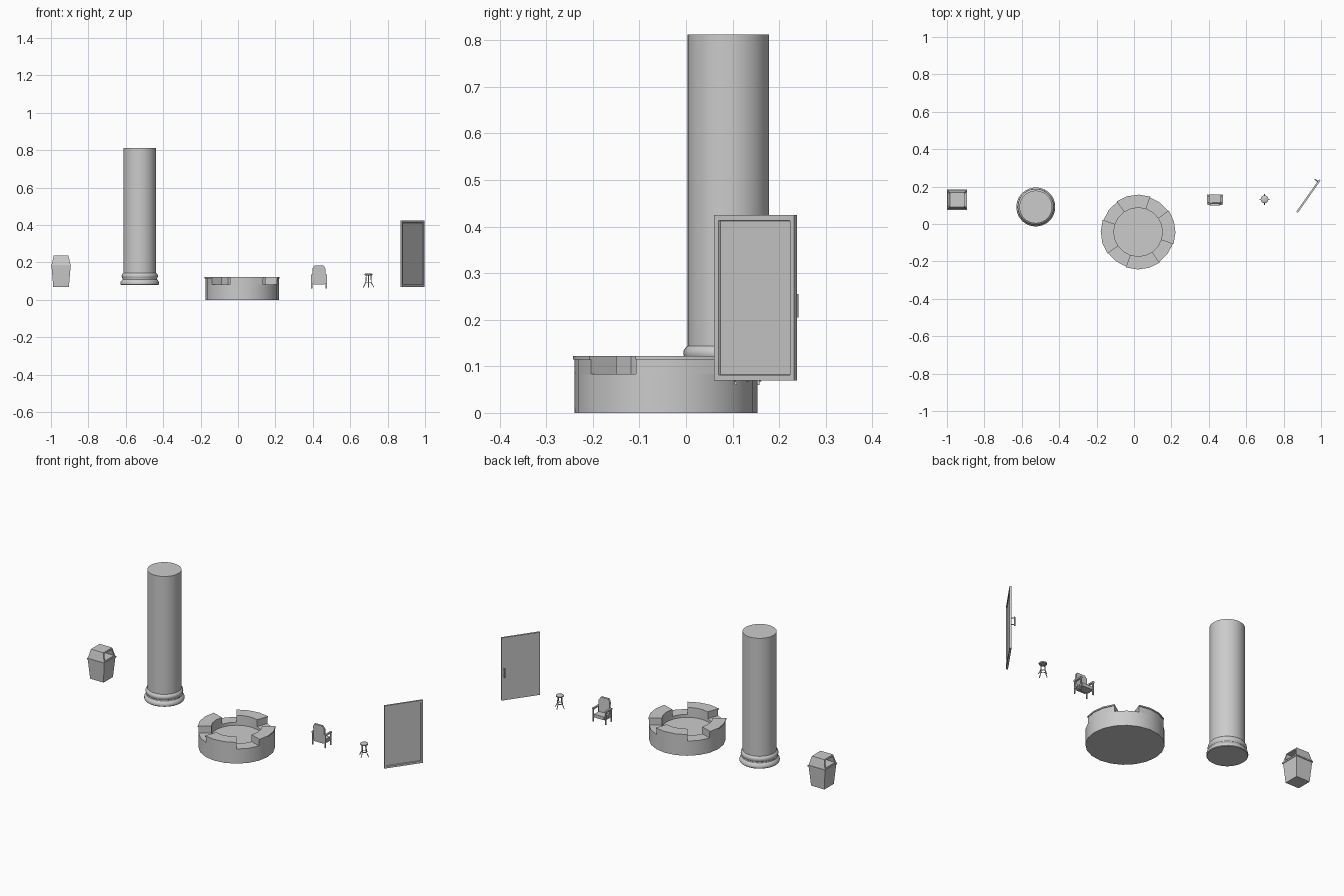
import bpy, bmesh, math
from mathutils import Vector, Matrix

if "Cube" in bpy.data.objects:
    bpy.data.objects.remove(bpy.data.objects["Cube"])


def finish(name, bm, smooth=False):
    bmesh.ops.recalc_face_normals(bm, faces=bm.faces)
    me = bpy.data.meshes.new(name)
    bm.to_mesh(me)
    bm.free()
    ob = bpy.data.objects.new(name, me)
    bpy.context.collection.objects.link(ob)
    if smooth:
        bpy.ops.object.select_all(action='DESELECT')
        ob.select_set(True)
        bpy.context.view_layer.objects.active = ob
        bpy.ops.object.shade_smooth_by_angle(angle=math.radians(35))
    return ob


def taper(name, cx, cy, z0, z1, b, t=None):
    """Box with half sizes b at the bottom and t at the top."""
    t = t or b
    bm = bmesh.new()
    bmesh.ops.create_cube(bm, size=2)
    for v in bm.verts:
        h = t if v.co.z > 0 else b
        v.co = (cx + v.co.x * h[0], cy + v.co.y * h[1], z1 if v.co.z > 0 else z0)
    return finish(name, bm)


def lathe(name, profile, segs, cx, cy, a0=0.0, a1=360.0, smooth=True):
    """Revolve a closed (r, z) profile; a partial sweep gets end caps."""
    bm = bmesh.new()
    full = a1 - a0 >= 360
    rings = []
    for i in range(segs if full else segs + 1):
        a = math.radians(a0 + (a1 - a0) * i / segs)
        rings.append([bm.verts.new((cx + r * math.cos(a), cy + r * math.sin(a), z)) for r, z in profile])
    n = len(profile)
    for i in range(segs):
        p, q = rings[i], rings[(i + 1) % len(rings)]
        for j in range(n if not full else n - 1):
            k = (j + 1) % n
            bm.faces.new((p[j], q[j], q[k], p[k]))
    if full:
        bm.faces.new([r[0] for r in rings])
        bm.faces.new([r[-1] for r in rings])
    else:
        bm.faces.new(rings[0])
        bm.faces.new(rings[-1])
    return finish(name, bm, smooth)


def rod(name, p, q, r, segs=8):
    p, q = Vector(p), Vector(q)
    d = q - p
    bm = bmesh.new()
    m = Matrix.Translation((p + q) / 2) @ d.to_track_quat('Z', 'Y').to_matrix().to_4x4()
    bmesh.ops.create_cone(bm, cap_ends=True, segments=segs, radius1=r, radius2=r, depth=d.length, matrix=m)
    return finish(name, bm)


# --- Waste bin: tapered body, rim, hood with an opening through both sides
bx, by = -0.946, 0.13
taper("bin_body", bx, by, 0.07, 0.18, (0.042, 0.042), (0.051, 0.051))
taper("bin_rim", bx, by, 0.18, 0.187, (0.054, 0.055))
hood = taper("bin_hood", bx, by, 0.187, 0.237, (0.051, 0.051), (0.039, 0.039))
cut = taper("bin_opening_cutter", bx, by, 0.194, 0.229, (0.1, 0.041), (0.1, 0.033))
mod = hood.modifiers.new("opening", 'BOOLEAN')
mod.object, mod.operation, mod.solver = cut, 'DIFFERENCE', 'EXACT'
bpy.context.view_layer.objects.active = hood
bpy.ops.object.modifier_apply(modifier=mod.name)
bpy.data.objects.remove(cut)

# --- Column with moulded base
lathe("column", [(0.1, 0.08), (0.103, 0.083), (0.104, 0.09), (0.102, 0.098), (0.097, 0.104),
                 (0.093, 0.108), (0.092, 0.114), (0.095, 0.12), (0.097, 0.127), (0.096, 0.134),
                 (0.092, 0.14), (0.0875, 0.144), (0.0875, 0.812)], 40, -0.525, 0.091)

# --- Round pit: drum with sunken floor, four raised lipped wall sections
rx, ry = 0.022, -0.043
lathe("pit_drum", [(0.196, 0), (0.196, 0.083), (0.13, 0.083), (0.13, 0.066)], 20, rx, ry, 1 - 20, 341)
wall = [(0.13, 0.083), (0.196, 0.083), (0.196, 0.115), (0.2, 0.115), (0.2, 0.122), (0.13, 0.122)]
for i in range(4):
    a = -19 + 90 * i
    lathe("pit_wall", wall, 3, rx, ry, a, a + 54)

# --- Armchair facing +y: padded back, seat, arms on leg frames
cx = 0.433
taper("chair_seat", cx, 0.134, 0.085, 0.103, (0.032, 0.025))
bm = bmesh.new()
outline = [(-0.034, 0.09), (-0.028, 0.083), (0.028, 0.083), (0.034, 0.09), (0.034, 0.168),
           (0.024, 0.184), (-0.024, 0.184), (-0.034, 0.168)]
cols = []
for off in (0.0, 0.011):
    cols.append([bm.verts.new((cx + x, 0.1 + off + 6 * x * x - 0.05 * (z - 0.085), z)) for x, z in outline])
bm.faces.new(cols[0])
bm.faces.new(cols[1])
for j in range(8):
    k = (j + 1) % 8
    bm.faces.new((cols[0][j], cols[0][k], cols[1][k], cols[1][j]))
finish("chair_back", bm)
for s in (-1, 1):
    x = cx + s * 0.039
    taper("chair_arm", x, 0.131, 0.128, 0.136, (0.005, 0.028))
    taper("chair_side_rail", x, 0.131, 0.088, 0.095, (0.003, 0.025))
    for y in (0.107, 0.155):
        taper("chair_leg", x, y, 0.06, 0.13, (0.003, 0.003))
for y in (0.115, 0.15):
    taper("chair_cross_bar", cx, y, 0.087, 0.093, (0.039, 0.003))

# --- Bar stool: round seat, four splayed legs, foot ring
sx, sy = 0.698, 0.132
lathe("stool_seat", [(0.019, 0.131), (0.021, 0.133), (0.021, 0.138), (0.018, 0.14)], 12, sx, sy)
for i in range(4):
    a = math.radians(90 * i)
    c, s = math.cos(a), math.sin(a)
    pts = [(0.012, 0.132), (0.015, 0.092), (0.028, 0.067)]
    for (r0, z0), (r1, z1) in zip(pts, pts[1:]):
        rod("stool_leg", (sx + c * r0, sy + s * r0, z0), (sx + c * r1, sy + s * r1, z1), 0.0022, 6)
ring = [(0.015 + 0.002 * math.cos(math.radians(t)), 0.092 + 0.002 * math.sin(math.radians(t)))
        for t in range(0, 361, 60)]
lathe("stool_foot_ring", ring[:-1] + [ring[-1]], 12, sx, sy, 0, 359.9, False)

# --- Door: slab turned on its hinge, recessed panel in front, pull handle behind
along = Vector((0.121, 0.172, 0)).normalized()
norm = Vector((along.y, -along.x, 0))
mid = Vector((0.9325, 0.149, 0.247))
door = Matrix.Translation(mid) @ Matrix((along, -norm, Vector((0, 0, 1)))).transposed().to_4x4()
bm = bmesh.new()
bmesh.ops.create_cube(bm, size=1, matrix=Matrix.Diagonal((0.21, 0.01, 0.355, 1)))
bm.faces.ensure_lookup_table()
bm.normal_update()
front = [f for f in bm.faces if f.normal.y < -0.9]
bmesh.ops.inset_region(bm, faces=front, thickness=0.016)
bmesh.ops.inset_region(bm, faces=front, thickness=0.002, depth=-0.005)
bm.transform(door)
finish("door_panel", bm)
rod("door_pull", door @ Vector((0.093, 0.021, -0.042)), door @ Vector((0.093, 0.021, 0.008)), 0.004)
for z in (-0.036, 0.002):
    rod("door_pull_mount", door @ Vector((0.093, 0.004, z)), door @ Vector((0.093, 0.021, z)), 0.003)
